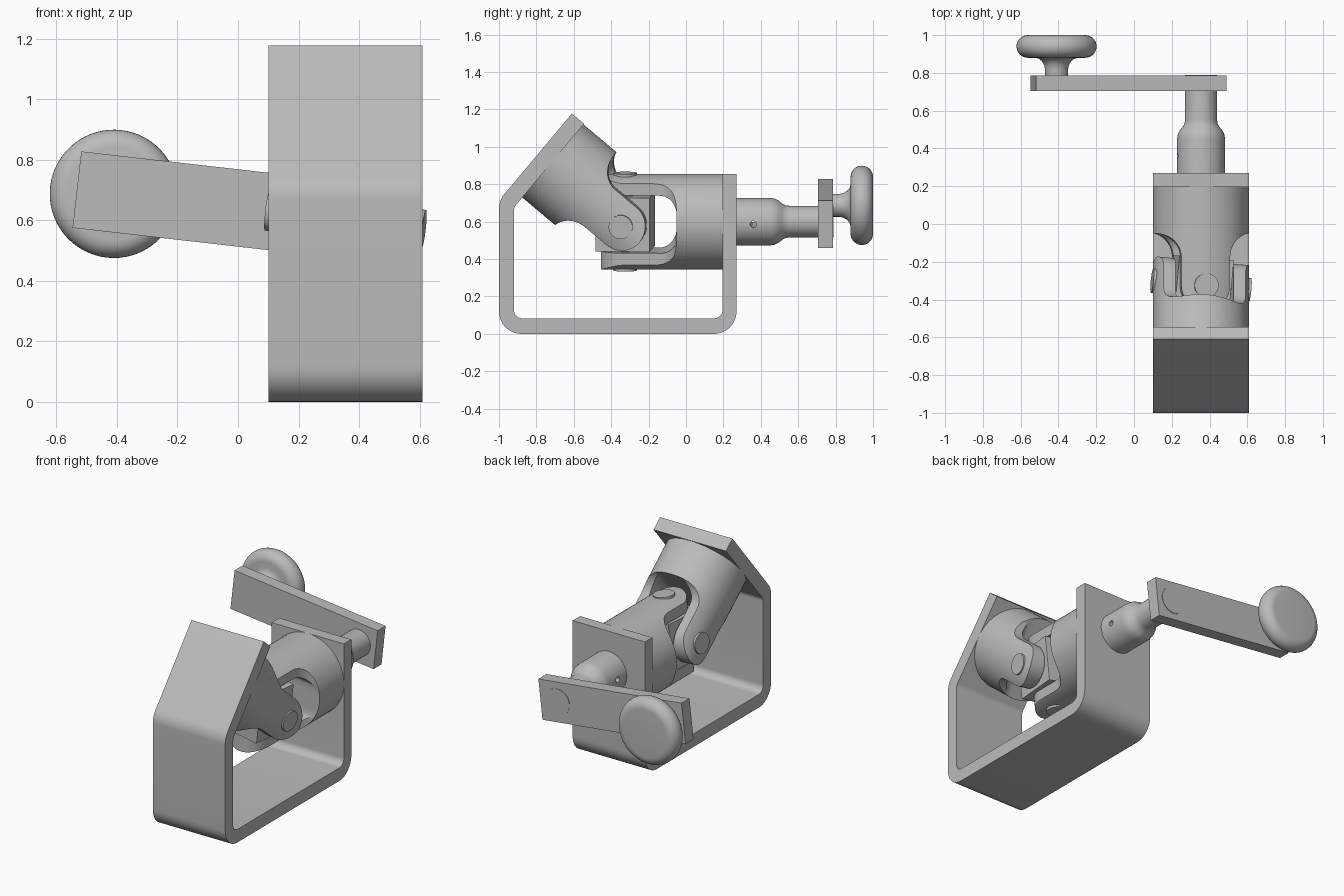
import bpy, bmesh, math
from mathutils import Matrix, Vector

cube = bpy.data.objects.get("Cube")
if cube:
    bpy.data.objects.remove(cube, do_unlink=True)

grey = bpy.data.materials.new("plain_grey")
grey.use_nodes = True
COLOUR = (0.5, 0.5, 0.5, 1)
grey.diffuse_color = COLOUR
grey.node_tree.nodes["Principled BSDF"].inputs["Base Color"].default_value = COLOUR


def frame(origin, x_axis, z_axis):
    """Matrix with the given origin, x axis and z axis."""
    x, z = Vector(x_axis).normalized(), Vector(z_axis).normalized()
    m = Matrix((x, z.cross(x), z)).transposed().to_4x4()
    m.translation = origin
    return m


def finish(name, bm, matrix):
    bmesh.ops.transform(bm, matrix=matrix, verts=bm.verts)
    bmesh.ops.recalc_face_normals(bm, faces=bm.faces)
    mesh = bpy.data.meshes.new(name)
    bm.to_mesh(mesh)
    bm.free()
    mesh.materials.append(grey)
    ob = bpy.data.objects.new(name, mesh)
    bpy.context.collection.objects.link(ob)
    return ob


def smooth(ob):
    bpy.ops.object.select_all(action="DESELECT")
    ob.select_set(True)
    bpy.context.view_layer.objects.active = ob
    bpy.ops.object.shade_smooth_by_angle(angle=math.radians(30))


def rounded(corners, steps=10):
    """Outline from (a, b, radius) corners, with arcs at the rounded ones."""
    out = []
    for i, (a, b, r) in enumerate(corners):
        p = Vector((a, b))
        if not r:
            out.append(p)
            continue
        d1 = (Vector(corners[i - 1][:2]) - p).normalized()
        d2 = (Vector(corners[(i + 1) % len(corners)][:2]) - p).normalized()
        half = d1.angle(d2) / 2
        centre = p + (d1 + d2).normalized() * (r / math.sin(half))
        start = p + d1 * (r / math.tan(half)) - centre
        end = p + d2 * (r / math.tan(half)) - centre
        total = start.angle_signed(end)
        for k in range(steps + 1):
            # angle_signed is clockwise-positive
            t = -total * k / steps
            c, s = math.cos(t), math.sin(t)
            out.append(centre + Vector((c * start.x - s * start.y, s * start.x + c * start.y)))
    return out


def prism(name, outline, half, matrix):
    """Outline in local y/z, extruded both ways along local x."""
    bm = bmesh.new()
    face = bm.faces.new([bm.verts.new((-half, p[0], p[1])) for p in outline])
    ext = bmesh.ops.extrude_face_region(bm, geom=[face])
    moved = [v for v in ext["geom"] if isinstance(v, bmesh.types.BMVert)]
    bmesh.ops.translate(bm, verts=moved, vec=(2 * half, 0, 0))
    return finish(name, bm, matrix)


def lathe(name, profile, matrix, steps=64):
    """(radius, height) profile turned about local z."""
    bm = bmesh.new()
    vs = [bm.verts.new((r, 0, h)) for r, h in profile]
    es = [bm.edges.new(pair) for pair in zip(vs, vs[1:])]
    bmesh.ops.spin(bm, geom=vs + es, axis=(0, 0, 1), cent=(0, 0, 0),
                   angle=math.tau, steps=steps, use_duplicate=False)
    bmesh.ops.remove_doubles(bm, verts=bm.verts, dist=1e-5)
    return finish(name, bm, matrix)


def rod(name, r, low, high, matrix):
    return lathe(name, [(0, low), (r, low), (r, high), (0, high)], matrix)


def carve(ob, cutters):
    """Apply boolean cutters, then discard them."""
    for cutter, operation in cutters:
        mod = ob.modifiers.new("cut", "BOOLEAN")
        mod.object, mod.operation, mod.solver = cutter, operation, "EXACT"
    bpy.context.view_layer.update()
    deps = bpy.context.evaluated_depsgraph_get()
    mesh = bpy.data.meshes.new_from_object(ob.evaluated_get(deps))
    ob.modifiers.clear()
    ob.data = mesh
    for cutter, _ in cutters:
        bpy.data.objects.remove(cutter, do_unlink=True)


# Layout: joint centre, the two shaft directions and the two pin axes
MID_X, AXIS_Z = 0.355, 0.6
turn, slope = math.radians(6.5), math.radians(40)
joint = Vector((MID_X, -0.325, AXIS_Z))
back = Vector((0, 1, 0))
front = Vector((0, -math.cos(slope), math.sin(slope)))
pin_a = Vector((math.sin(turn), 0, math.cos(turn)))
pin_b = pin_a.cross(front).normalized()
quarter = Matrix.Rotation(math.pi / 2, 4, "Z")
R = 0.255

# Bent strap bracket
strap = rounded([(0.27, 0.855, 0), (0.27, 0, 0.12), (-1, 0, 0.12), (-1, 0.713, 0.12),
                 (-0.61, 1.178, 0), (-0.545, 1.123, 0), (-0.92, 0.676, 0.05),
                 (-0.92, 0.083, 0.045), (0.195, 0.083, 0.045), (0.195, 0.855, 0)])
smooth(prism("bracket", strap, R, Matrix.Translation((MID_X, 0, 0))))

# Two forked yokes with their pins
ear = rounded([(-0.13, -0.13, 0.129), (0.13, -0.13, 0.129), (0.13, 0.275, 0.125),
               (0.3, 0.275, 0), (0.3, 0.6, 0), (-0.3, 0.6, 0),
               (-0.3, 0.275, 0), (-0.13, 0.275, 0.125)])
slot = rounded([(-0.155, -0.4, 0), (0.155, -0.4, 0), (0.155, 0.275, 0.09), (-0.155, 0.275, 0.09)])
for side, pin, shaft in (("back", pin_a, back), ("front", pin_b, front)):
    f = frame(joint, pin, shaft)
    yoke = rod(side + "_yoke", R, -0.2, 0.523, f)
    carve(yoke, [(prism("ear_cutter", ear, 0.4, f), "INTERSECT"),
                 (prism("slot_cutter", slot, 0.4, f @ quarter), "DIFFERENCE")])
    smooth(yoke)
    smooth(rod(side + "_yoke_pin", 0.064, -0.262, 0.262, frame(joint, shaft, pin)))

# Centre block between the forks
b = 0.145
prism("centre_block", [(-b, -b), (b, -b), (b, b), (-b, b)], b, frame(joint, pin_b, pin_a))

# Stepped drive shaft with a cross hole
drive = frame((MID_X, 0, AXIS_Z), pin_a, back)
shaft = lathe("drive_shaft", [(0, 0.2), (0.127, 0.2), (0.127, 0.45), (0.123, 0.475), (0.113, 0.495),
                              (0.097, 0.515), (0.088, 0.53), (0.085, 0.55), (0.085, 0.788), (0, 0.788)], drive)
across = drive @ Matrix.Translation((0, 0, 0.36)) @ Matrix.Rotation(math.pi / 2, 4, "X")
carve(shaft, [(rod("hole_cutter", 0.017, -0.3, 0.3, across), "DIFFERENCE")])
smooth(shaft)

# Crank arm
prism("crank_arm", [(-0.893, 0.705), (0.122, 0.705), (0.122, 0.785), (-0.893, 0.785)], 0.127, drive)

# Turned handle knob
rim = [(0.152 + 0.06 * math.cos(t), 0.94 + 0.06 * math.sin(t))
       for t in (math.pi * (k / 16 - 0.5) for k in range(17))]
knob = [(0, 0.77), (0.061, 0.77), (0.061, 0.82), (0.066, 0.842), (0.078, 0.862), (0.094, 0.875), (0.115, 0.88)]
smooth(lathe("handle_knob", knob + rim + [(0, 1.0)], drive @ Matrix.Translation((0, -0.77, 0))))
